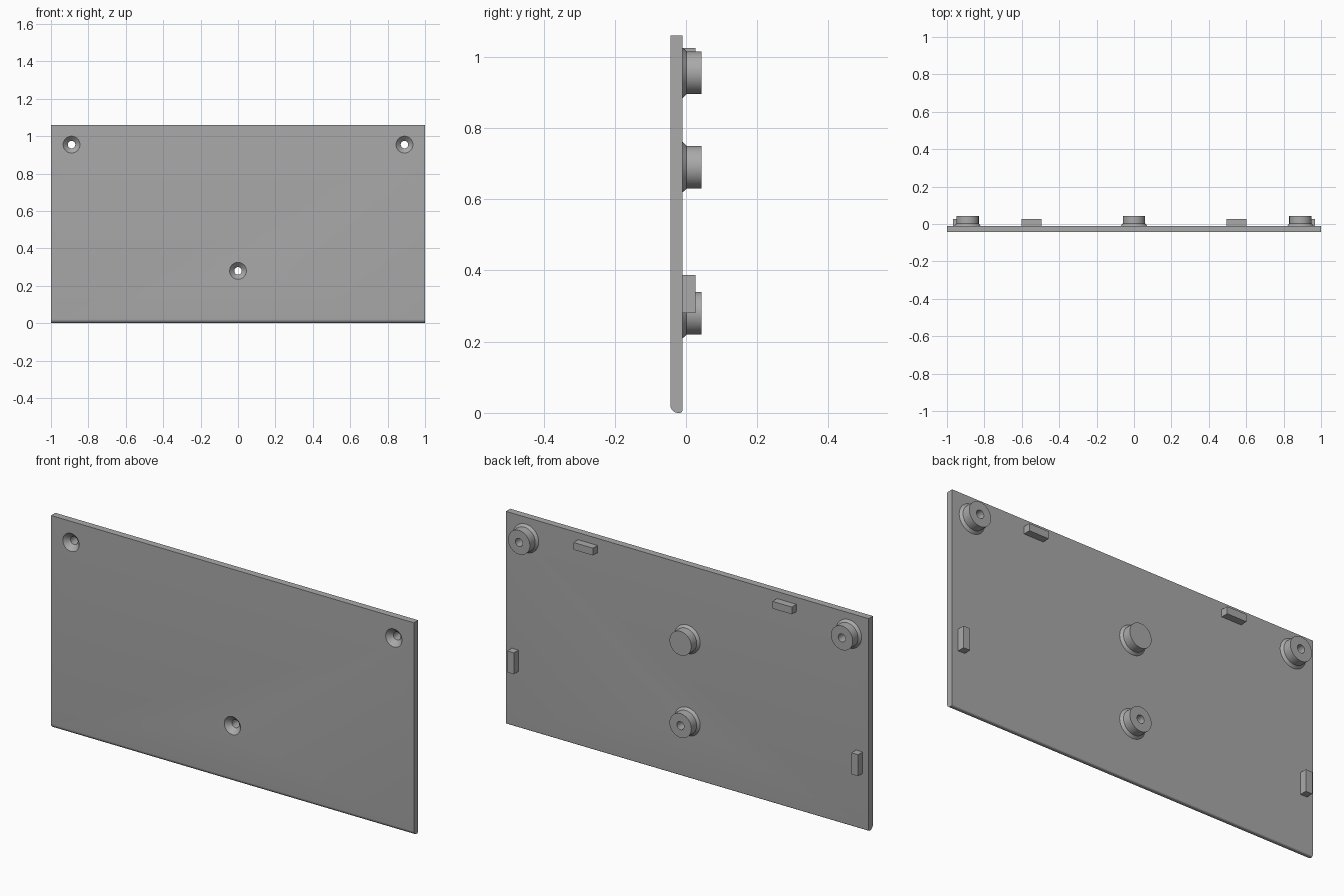
import bpy, bmesh, math
from mathutils import Matrix

cube = bpy.data.objects.get("Cube")
if cube:
    bpy.data.objects.remove(cube, do_unlink=True)

FRONT, BACK, BOSS_END, TAB_END = -0.044, -0.01, 0.044, 0.026
HEIGHT = 1.06

grey = bpy.data.materials.new("plain grey")
grey.use_nodes = True
colour = (0.4, 0.4, 0.4, 1)
grey.diffuse_color = colour
grey.node_tree.nodes["Principled BSDF"].inputs["Base Color"].default_value = colour


def add_object(name, bm):
    bmesh.ops.recalc_face_normals(bm, faces=bm.faces)
    mesh = bpy.data.meshes.new(name)
    bm.to_mesh(mesh)
    bm.free()
    mesh.materials.append(grey)
    obj = bpy.data.objects.new(name, mesh)
    bpy.context.collection.objects.link(obj)
    return obj


def select_only(obj):
    bpy.ops.object.select_all(action='DESELECT')
    obj.select_set(True)
    bpy.context.view_layer.objects.active = obj


def turned(name, profile, x, z, sides=48):
    """Closed turned solid along y from (radius, y) pairs."""
    bm = bmesh.new()
    rings = []
    for r, y in profile:
        rings.append([bm.verts.new((x + r * math.cos(a), y, z + r * math.sin(a)))
                      for a in (math.tau * i / sides for i in range(sides))])
    for low, high in zip(rings, rings[1:]):
        for i in range(sides):
            j = (i + 1) % sides
            bm.faces.new((low[i], low[j], high[j], high[i]))
    bm.faces.new(rings[0])
    bm.faces.new(rings[-1])
    return add_object(name, bm)


def box(name, x0, x1, y0, y1, z0, z1):
    bm = bmesh.new()
    centre = Matrix.Translation(((x0 + x1) / 2, (y0 + y1) / 2, (z0 + z1) / 2))
    size = Matrix.Diagonal((x1 - x0, y1 - y0, z1 - z0, 1))
    bmesh.ops.create_cube(bm, size=1, matrix=centre @ size)
    return add_object(name, bm)


def cut(obj, cutter):
    mod = obj.modifiers.new("hole", 'BOOLEAN')
    mod.operation = 'DIFFERENCE'
    mod.solver = 'EXACT'
    mod.object = cutter
    select_only(obj)
    bpy.ops.object.modifier_apply(modifier=mod.name)


# Panel with rounded lower edges, the front one larger
def corner(y, z, r, start):
    return [(y + r * math.cos(a), z + r * math.sin(a))
            for a in (start + math.pi / 2 * i / 8 for i in range(9))]


big, small = 0.022, 0.008
outline = [(BACK, HEIGHT), (FRONT, HEIGHT)]
outline += corner(FRONT + big, big, big, math.pi)
outline += corner(BACK - small, small, small, 1.5 * math.pi)
bm = bmesh.new()
end = bm.faces.new([bm.verts.new((-1, y, z)) for y, z in outline])
side = bmesh.ops.extrude_face_region(bm, geom=[end], use_keep_orig=True)
bmesh.ops.translate(bm, vec=(2, 0, 0),
                    verts=[v for v in side["geom"] if isinstance(v, bmesh.types.BMVert)])
panel = add_object("panel", bm)
smooth_parts = [panel]

# Bosses with a chamfered foot; all but the centre one take a countersunk screw hole
boss_profile = [(0.071, BACK), (0.06, 0.002), (0.06, BOSS_END)]
hole_profile = [(0.055, FRONT - 0.01), (0.02, FRONT + 0.025), (0.02, BOSS_END + 0.01)]
bosses = [("upper_left_boss", 0.89, 0.955, True), ("upper_right_boss", -0.89, 0.955, True),
          ("centre_boss", 0, 0.69, False), ("lower_boss", 0, 0.28, True)]
for name, x, z, drilled in bosses:
    boss = turned(name, boss_profile, x, z)
    smooth_parts.append(boss)
    if drilled:
        cutter = turned("hole_cutter", hole_profile, x, z)
        cut(panel, cutter)
        cut(boss, cutter)
        bpy.data.objects.remove(cutter, do_unlink=True)

# Locating tabs along the top and sides
for name, s in (("left", 1), ("right", -1)):
    xs = sorted((s * 0.495, s * 0.602))
    box(name + "_top_tab", *xs, BACK, TAB_END, 0.989, 1.025)
    xs = sorted((s * 0.931, s * 0.967))
    box(name + "_side_tab", *xs, BACK, TAB_END, 0.28, 0.387)

for part in smooth_parts:
    select_only(part)
    bpy.ops.object.shade_smooth_by_angle(angle=math.radians(30))
